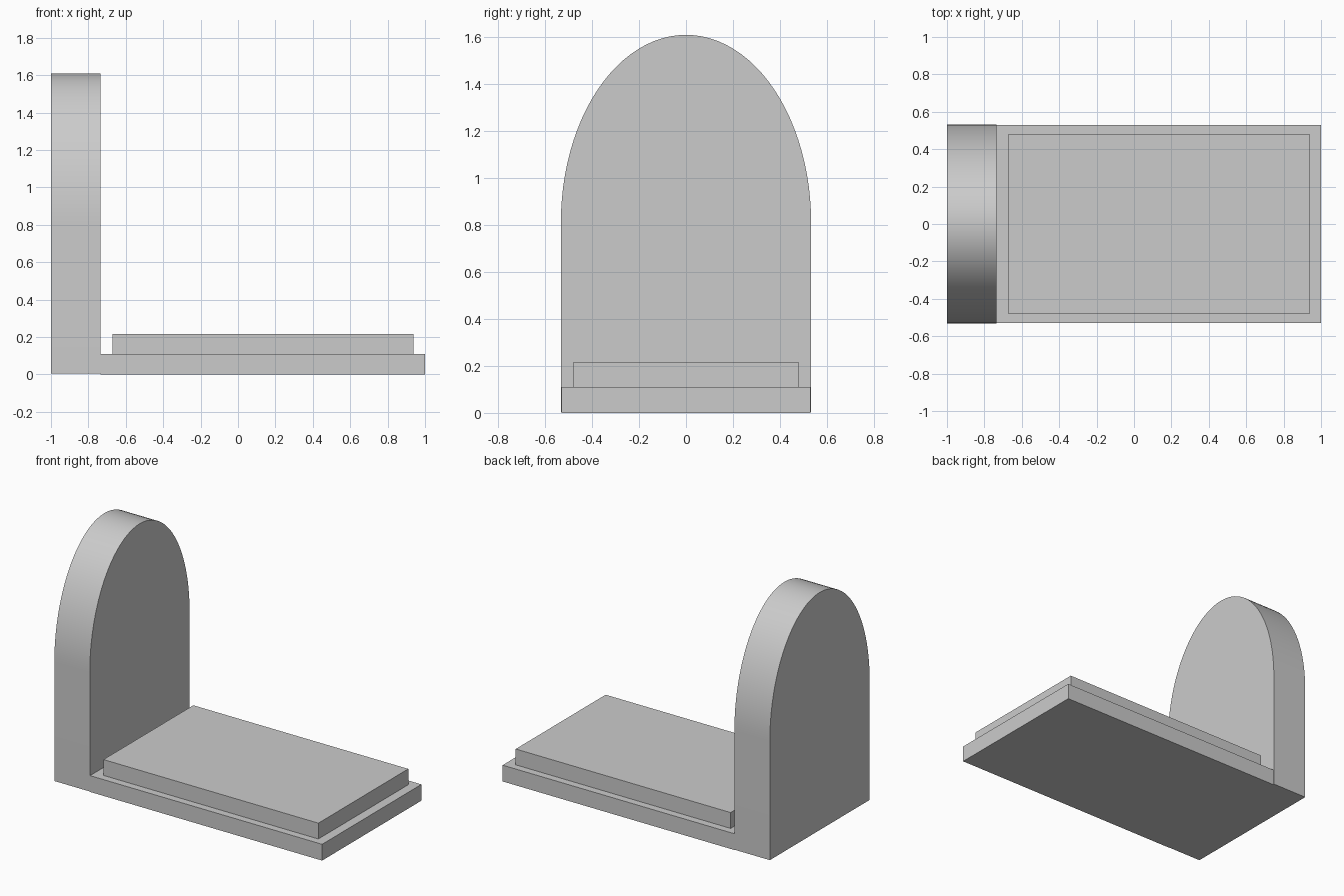
import bpy, bmesh, math

if "Cube" in bpy.data.objects:
    bpy.data.objects.remove(bpy.data.objects["Cube"])


def finish(bm, name):
    bmesh.ops.recalc_face_normals(bm, faces=bm.faces)
    mesh = bpy.data.meshes.new(name)
    bm.to_mesh(mesh)
    bm.free()
    obj = bpy.data.objects.new(name, mesh)
    bpy.context.collection.objects.link(obj)
    return obj


def box(name, x0, x1, half_y, z0, z1):
    bm = bmesh.new()
    bmesh.ops.create_cube(bm, size=1)
    bmesh.ops.scale(bm, vec=(x1 - x0, 2 * half_y, z1 - z0), verts=bm.verts)
    bmesh.ops.translate(bm, vec=((x0 + x1) / 2, 0, (z0 + z1) / 2), verts=bm.verts)
    return finish(bm, name)


# Upright headstone: straight sides with a half-ellipse top, extruded along x
X0, X1, HALF, BOTTOM, SPRING, TOP = -1.0, -0.735, 0.533, 0.004, 0.81, 1.61
SEGMENTS = 48
profile = [(-HALF, BOTTOM), (HALF, BOTTOM)]
for i in range(SEGMENTS + 1):
    a = math.pi * i / SEGMENTS
    profile.append((HALF * math.cos(a), SPRING + (TOP - SPRING) * math.sin(a)))
bm = bmesh.new()
face = bm.faces.new([bm.verts.new((X0, y, z)) for y, z in profile])
ext = bmesh.ops.extrude_face_region(bm, geom=[face], use_keep_orig=True)
moved = [g for g in ext["geom"] if isinstance(g, bmesh.types.BMVert)]
bmesh.ops.translate(bm, vec=(X1 - X0, 0, 0), verts=moved)
headstone = finish(bm, "headstone")
bpy.context.view_layer.objects.active = headstone
headstone.select_set(True)
bpy.ops.object.shade_smooth_by_angle(angle=math.radians(30))

# Ground slab and the smaller slab resting on it
box("base_slab", -0.735, 1.0, 0.53, 0.0, 0.11)
box("upper_slab", -0.67, 0.937, 0.48, 0.11, 0.217)
